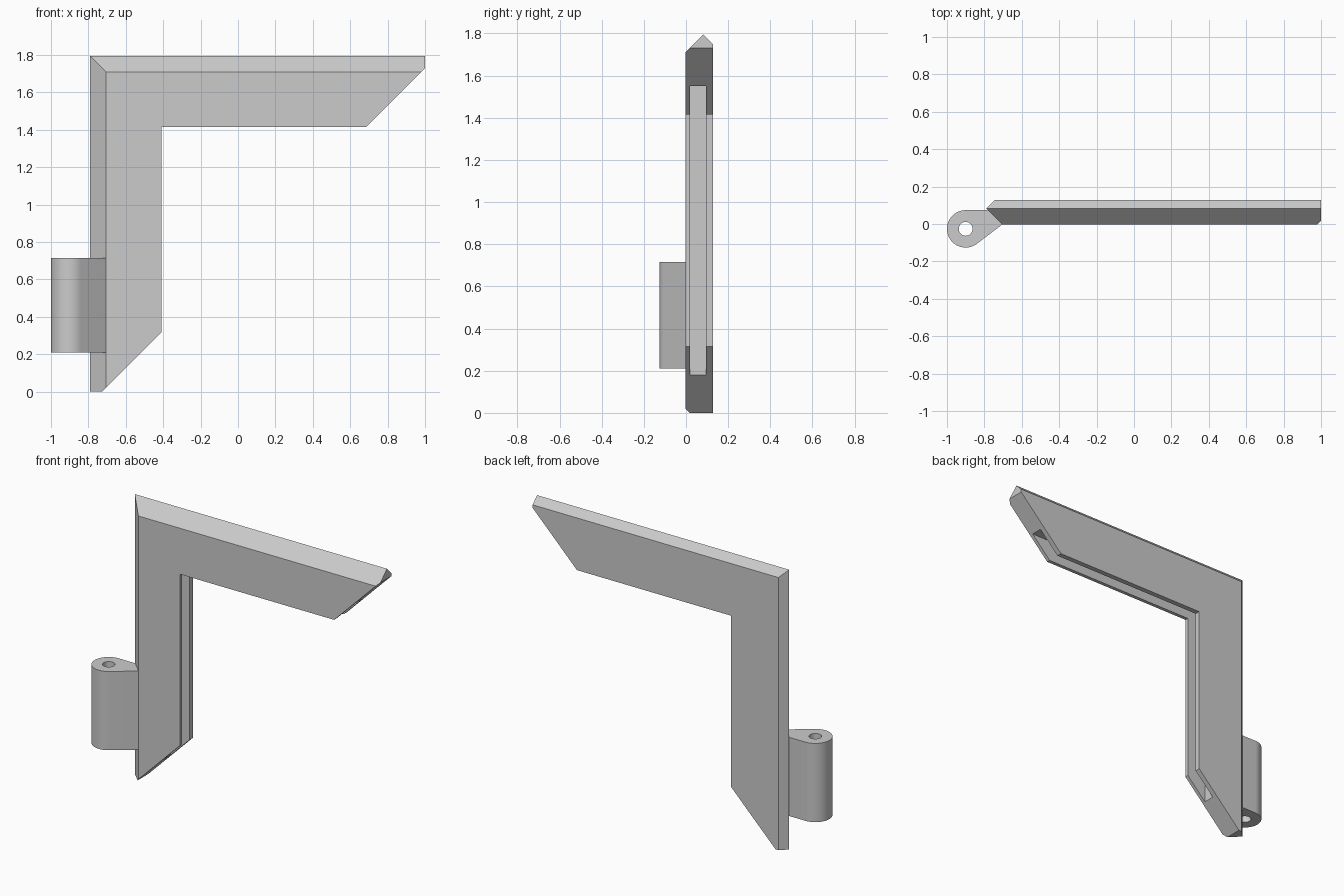
import bpy, bmesh, math

if "Cube" in bpy.data.objects:
    bpy.data.objects.remove(bpy.data.objects["Cube"], do_unlink=True)

grey = bpy.data.materials.new("light grey")
grey.use_nodes = True
colour = (0.6, 0.6, 0.6, 1)
grey.diffuse_color = colour
grey.node_tree.nodes["Principled BSDF"].inputs["Base Color"].default_value = colour

LEFT, TOP = -0.79, 1.795            # outer ridge of the two arms
CLIP = 0.065                        # width of the square-cut tips
FRONT, BACK, RIDGE = -0.003, 0.127, 0.082
INNER, SLOT = 0.38, 0.245           # inner edge and slot floor, from the ridge

# Arm cross-section: (distance in from the ridge, y), running round the outline
section = [(CLIP, RIDGE - CLIP), (0, RIDGE), (BACK - RIDGE, BACK), (CLIP, BACK),
           (INNER, BACK), (INNER, 0.094), (SLOT, 0.094), (SLOT, 0.02),
           (INNER, 0.02), (INNER, FRONT), (RIDGE - FRONT, FRONT)]


def angled_frame():
    """Two mitred arms with a slot along the inner edge and slanted ends."""
    bm = bmesh.new()
    slant = [max(0, u - CLIP) for u, y in section]
    rings = [
        [bm.verts.new((LEFT + u, y, s)) for (u, y), s in zip(section, slant)],
        [bm.verts.new((LEFT + u, y, TOP - u)) for u, y in section],
        [bm.verts.new((1 - s, y, TOP - u)) for (u, y), s in zip(section, slant)],
    ]
    n = len(section)
    for a, b in zip(rings, rings[1:]):
        for i in range(n):
            j = (i + 1) % n
            bm.faces.new((a[i], a[j], b[j], b[i]))
    # Square tip and slanted cap at both ends
    for ring in (rings[0], rings[-1]):
        bm.faces.new(ring[:4])
        bm.faces.new(ring[3:] + ring[:1])
    bmesh.ops.recalc_face_normals(bm, faces=bm.faces)
    mesh = bpy.data.meshes.new("angled_frame")
    bm.to_mesh(mesh)
    bm.free()
    obj = bpy.data.objects.new("angled_frame", mesh)
    bpy.context.collection.objects.link(obj)
    obj.data.materials.append(grey)


def arc(cx, cy, r, start, end, steps):
    angles = [math.radians(start + (end - start) * i / steps) for i in range(steps + 1)]
    return [(cx + r * math.cos(a), cy + r * math.sin(a)) for a in angles]


def hinge_knuckle():
    """Teardrop barrel with a pin hole, blending into the frame bevel."""
    cx, cy, r, low, high = -0.9, -0.026, 0.1, 0.21, 0.715
    outline = arc(cx, cy, r, 90, 307, 40)
    outline += [(LEFT + RIDGE - FRONT, FRONT), (LEFT + 0.008, cy + r)]
    hole = arc(cx, cy, 0.037, 0, 360, 32)[:-1]
    curve = bpy.data.curves.new("hinge_knuckle", "CURVE")
    curve.dimensions = "2D"
    curve.fill_mode = "BOTH"
    curve.extrude = (high - low) / 2
    for points in (outline, hole):
        spline = curve.splines.new("POLY")
        spline.points.add(len(points) - 1)
        for p, (x, y) in zip(spline.points, points):
            p.co = (x, y, 0, 1)
        spline.use_cyclic_u = True
    curve.materials.append(grey)
    obj = bpy.data.objects.new("hinge_knuckle", curve)
    obj.location.z = (low + high) / 2
    bpy.context.collection.objects.link(obj)
    bpy.ops.object.select_all(action="DESELECT")
    obj.select_set(True)
    bpy.context.view_layer.objects.active = obj
    bpy.ops.object.convert(target="MESH")
    # Join caps to walls, then smooth only the curved walls
    mesh = bpy.context.object.data
    bm = bmesh.new()
    bm.from_mesh(mesh)
    bmesh.ops.remove_doubles(bm, verts=bm.verts, dist=0.0001)
    bmesh.ops.recalc_face_normals(bm, faces=bm.faces)
    bm.to_mesh(mesh)
    bm.free()
    bpy.ops.object.shade_smooth_by_angle(angle=math.radians(30))


angled_frame()
hinge_knuckle()
